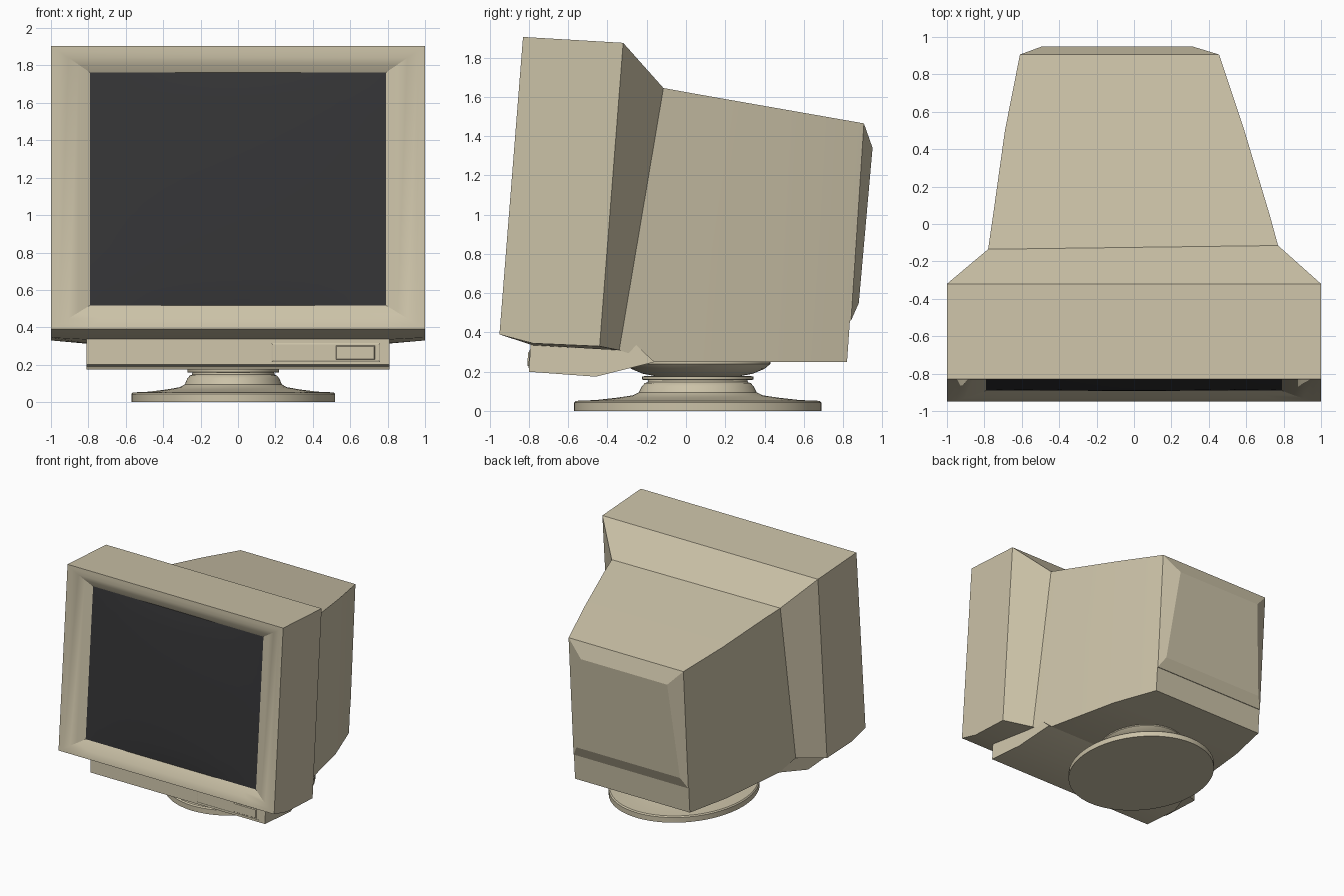
import bpy, bmesh
from math import cos, sin, pi, radians

if "Cube" in bpy.data.objects:
    bpy.data.objects.remove(bpy.data.objects["Cube"])


def material(name, rgb):
    m = bpy.data.materials.new(name)
    m.diffuse_color = (*rgb, 1)
    m.use_nodes = True
    m.node_tree.nodes["Principled BSDF"].inputs["Base Color"].default_value = m.diffuse_color
    return m


BEIGE = material("beige_plastic", (0.60, 0.54, 0.39))
DARK = material("dark_glass", (0.035, 0.035, 0.037))


def finish(bm, name, mat, angle=25):
    bmesh.ops.recalc_face_normals(bm, faces=bm.faces)
    me = bpy.data.meshes.new(name)
    bm.to_mesh(me)
    bm.free()
    ob = bpy.data.objects.new(name, me)
    me.materials.append(mat)
    bpy.context.collection.objects.link(ob)
    bpy.ops.object.select_all(action='DESELECT')
    ob.select_set(True)
    bpy.context.view_layer.objects.active = ob
    bpy.ops.object.shade_smooth_by_angle(angle=radians(angle))
    return ob


def loft(name, rings, mat, angle=25):
    """Skin a list of closed point rings and cap both ends."""
    bm = bmesh.new()
    vs = [[bm.verts.new(p) for p in r] for r in rings]
    n = len(rings[0])
    for a, b in zip(vs, vs[1:]):
        for i in range(n):
            j = (i + 1) % n
            bm.faces.new((a[i], a[j], b[j], b[i]))
    bm.faces.new(vs[0])
    bm.faces.new(vs[-1])
    return finish(bm, name, mat, angle)


def front_y(z):
    """Y of the tilted front plane at height z."""
    return -0.95 + (z - 0.39) * 0.0792


def ring(x0, x1, top, low, mid=None, skew=0.0):
    """Six-point section: bottom split in three, top as one edge; (y, z) pairs."""
    mid = mid or low
    w, c = (x1 - x0) / 2, (x0 + x1) / 2
    return [(x0, *low), (c - 0.81 * w, *mid), (c + 0.81 * w, *mid), (x1, *low),
            (x1, top[0] + skew, top[1]), (x0, top[0] - skew, top[1])]


def dish(t, depth):
    """Front frame section between outer rim (t=0) and screen opening (t=1)."""
    hx = 1 + (0.79 - 1) * t
    zt = 1.905 + (1.762 - 1.905) * t
    zb = 0.39 + (0.518 - 0.39) * t
    return ring(-hx, hx, (front_y(zt) + depth, zt), (front_y(zb) + depth, zb))


# Housing: dished frame, deep bezel, funnel and tapering back
loft("housing", [
    dish(1, 0.08), dish(1, 0.05), dish(0.9, 0.042), dish(0.7, 0.028),
    dish(0.45, 0.013), dish(0.2, 0.002), dish(0, 0),
    ring(-1, 1, (-0.66, 1.895), (-0.78, 0.345), (-0.78, 0.335)),
    ring(-1, 1, (-0.32, 1.875), (-0.44, 0.33), (-0.44, 0.315)),
    ring(-0.78, 0.77, (-0.125, 1.645), (-0.34, 0.31), skew=0.01),
    ring(-0.753, 0.725, (0.05, 1.615), (-0.16, 0.25)),
    ring(-0.69, 0.59, (0.5, 1.536), (0.45, 0.25)),
    ring(-0.61, 0.455, (0.905, 1.465), (0.82, 0.25)),
], BEIGE)

# Raised rear panel with chamfered edges
loft("rear_panel", [
    [(-0.61, 0.83, 0.46), (0.455, 0.83, 0.46), (0.455, 0.905, 1.465), (-0.61, 0.905, 1.465)],
    [(-0.61, 0.84, 0.46), (0.455, 0.84, 0.46), (0.455, 0.906, 1.465), (-0.61, 0.906, 1.465)],
    [(-0.56, 0.88, 0.55), (0.40, 0.88, 0.55), (0.31, 0.95, 1.34), (-0.49, 0.95, 1.34)],
], BEIGE, 8)

# Slightly bulged screen
bm = bmesh.new()
bmesh.ops.create_grid(bm, x_segments=16, y_segments=16, size=1)
for v in bm.verts:
    u, w = v.co.x, v.co.y
    z = 1.14 + 0.622 * w
    bulge = 0.018 * (1 - u * u) * max(0, 1 - w * w) ** 0.5
    v.co = (0.79 * u, front_y(z) + 0.05 - bulge, z)
screen = finish(bm, "screen", DARK)
if screen.data.polygons[0].normal.y > 0:
    screen.data.flip_normals()

# Control tray under the bezel: (half width, y, z) along its side outline
side = [(0.81, -0.79, 0.37), (0.81, -0.80, 0.2), (0.81, -0.46, 0.175),
        (0.752, -0.16, 0.25), (0.75, -0.28, 0.36)]
loft("control_tray", [[(s * h, y, z) for h, y, z in side] for s in (-1, 1)], BEIGE)


def plate(name, x0, x1, z0, z1, proud):
    """Thin plate with sloping rim lying on the front of the tray."""
    rings = []
    for inset, d in ((0, 0.01), (0, 0), (0.007, -proud)):
        corners = [(x0 + inset, z0 + inset), (x1 - inset, z0 + inset),
                   (x1 - inset, z1 - inset), (x0 + inset, z1 - inset)]
        rings.append([(x, -0.80 + (z - 0.2) * 0.059 + d, z) for x, z in corners])
    loft(name, rings, BEIGE, 10)


# Control door and power button
plate("control_door", 0.18, 0.76, 0.215, 0.315, 0.004)
plate("power_button", 0.52, 0.735, 0.225, 0.305, 0.010)


def lathe(name, profile, segments=64):
    """Oval turned part around the stand axis."""
    loft(name, [[(-0.025 + 0.865 * r * cos(2 * pi * i / segments),
                  0.06 + r * sin(2 * pi * i / segments), z) for i in range(segments)]
                for r, z in profile], BEIGE, 35)


# Swivel base, neck ring and tilt bowl
lathe("stand_base", [(0.63, 0), (0.63, 0.043), (0.62, 0.052), (0.52, 0.056), (0.41, 0.068),
                     (0.33, 0.08), (0.30, 0.095), (0.285, 0.125), (0.27, 0.142),
                     (0.255, 0.147), (0.25, 0.17)])
lathe("neck_ring", [(0.27, 0.158), (0.283, 0.16), (0.283, 0.175), (0.27, 0.178)])
lathe("tilt_bowl", [(0.1, 0.168), (0.2, 0.175), (0.28, 0.19), (0.34, 0.215), (0.37, 0.24),
                    (0.37, 0.26)])
